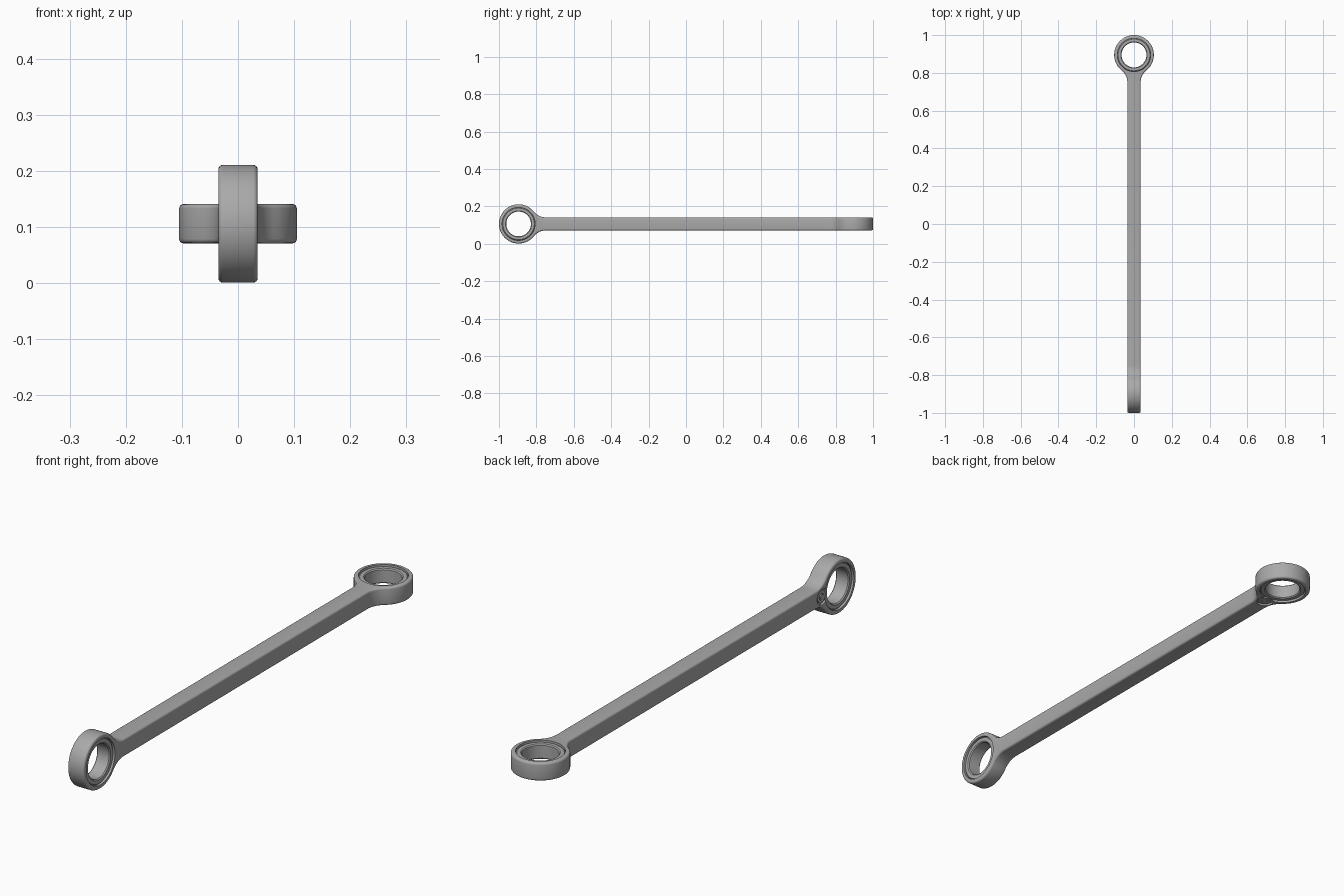
import bpy, bmesh
from math import sin, cos, pi, atan2, sqrt
from mathutils import Matrix, Vector

cube = bpy.data.objects.get("Cube")
if cube:
    bpy.data.objects.remove(cube)

RING, HALF, FILLET, HEAD, MID = 0.105, 0.035, 0.08, 0.895, 0.106
SPAN = sqrt((RING + FILLET) ** 2 - (HALF + FILLET) ** 2)
BEVEL = 0.008

steel = bpy.data.materials.new("satin_steel")
steel.use_nodes = True
steel.diffuse_color = (0.4, 0.4, 0.4, 1)
steel.node_tree.nodes["Principled BSDF"].inputs["Base Color"].default_value = (0.4, 0.4, 0.4, 1)

# Head space: head lies along +y with its hole along z; the lever is on -z
REAR = Matrix.Translation((0, 0, MID))
FRONT = REAR @ Matrix.Rotation(pi, 4, 'Z') @ Matrix.Rotation(-pi / 2, 4, 'Y')
ENDS = {"rear": REAR, "front": FRONT}


def finish(name, bm, smooth=True):
    bmesh.ops.recalc_face_normals(bm, faces=bm.faces[:])
    mesh = bpy.data.meshes.new(name)
    bm.to_mesh(mesh)
    bm.free()
    ob = bpy.data.objects.new(name, mesh)
    bpy.context.collection.objects.link(ob)
    mesh.materials.append(steel)
    return ob


def smooth(ob):
    bpy.ops.object.select_all(action='DESELECT')
    ob.select_set(True)
    bpy.context.view_layer.objects.active = ob
    bpy.ops.object.shade_smooth_by_angle(angle=0.6)


def outline(e):
    """Half of the rod seen flat, pulled in by e."""
    h, r, ring = HALF - e, FILLET + e, RING - e
    cx, cy = HALF + FILLET, HEAD - SPAN
    a = atan2(SPAN, cx)
    side = [(h, 0)]
    side += [(cx - r * cos(a * i / 10), cy + r * sin(a * i / 10)) for i in range(11)]
    sweep = pi / 2 + pi / 2 - (pi / 2 - a)
    side += [(ring * cos(-a + (a + pi / 2) * i / 24), HEAD + ring * sin(-a + (a + pi / 2) * i / 24))
             for i in range(1, 25)]
    return side + [(-x, y) for x, y in reversed(side[:-1])]


def add_half(bm, matrix):
    """Stack outlines with rounded rims, then cap them."""
    rim = [(HALF - BEVEL + BEVEL * sin(t), BEVEL - BEVEL * cos(t))
           for t in (pi / 2 * i / 4 for i in range(5))]
    levels = [(-z, e) for z, e in reversed(rim)] + rim
    loops = [[bm.verts.new(matrix @ Vector((x, y, z))) for x, y in outline(e)] for z, e in levels]
    for low, high in zip(loops, loops[1:]):
        for i in range(len(low) - 1):
            bm.faces.new((low[i], low[i + 1], high[i + 1], high[i]))
    bm.faces.new(loops[0])
    bm.faces.new(loops[-1])


def lathe(name, profile, matrix, y, steps=64):
    """Spin a closed (radius, height) profile about the z line at y."""
    bm = bmesh.new()
    rings = [[bm.verts.new(matrix @ Vector((r * cos(2 * pi * k / steps), y + r * sin(2 * pi * k / steps), z)))
              for k in range(steps)] for r, z in profile]
    for a, b in zip(rings, rings[1:] + rings[:1]):
        for k in range(steps):
            n = (k + 1) % steps
            bm.faces.new((a[k], a[n], b[n], b[k]))
    return finish(name, bm)


def disc(name, radius, low, high, matrix, y):
    bm = bmesh.new()
    bmesh.ops.create_cone(bm, cap_ends=True, segments=64, radius1=radius, radius2=radius,
                          depth=high - low,
                          matrix=matrix @ Matrix.Translation((0, y, (low + high) / 2)))
    return finish(name, bm)


def cut(ob, cutter):
    mod = ob.modifiers.new("cut", 'BOOLEAN')
    mod.operation, mod.solver, mod.object = 'DIFFERENCE', 'EXACT', cutter
    bpy.context.view_layer.objects.active = ob
    bpy.ops.object.modifier_apply(modifier=mod.name)
    bpy.data.objects.remove(cutter)


# Rod body with two heads turned a quarter turn from each other
bm = bmesh.new()
for matrix in ENDS.values():
    add_half(bm, matrix)
bmesh.ops.remove_doubles(bm, verts=bm.verts[:], dist=0.0002)
body = finish("rod_body", bm)

LEVER_Y = HEAD - 0.107
for end, matrix in ENDS.items():
    # Seat for the insert and pocket for the lever
    cut(body, disc("seat_cutter", 0.088, -0.1, 0.1, matrix, HEAD))
    cut(body, disc("pocket_cutter", 0.031, -0.1, -0.027, matrix, LEVER_Y))

    # Bored insert, sunk slightly below the rim
    top, c = HALF - 0.006, 0.004
    insert = [(0.0885, -top + c), (0.084, -top), (0.066 + c, -top), (0.066, -top + c),
              (0.066, top - c), (0.066 + c, top), (0.084, top), (0.0885, top - c)]
    smooth(lathe(end + "_insert", insert, matrix, HEAD))

    # Lever plate and its pivot pin
    plate = disc(end + "_lever_plate", 0.024, -0.032, -0.025, matrix, LEVER_Y)
    cut(plate, disc("pin_cutter", 0.012, -0.1, -0.028, matrix, LEVER_Y))
    smooth(plate)
    smooth(disc(end + "_lever_pin", 0.009, -0.034, -0.025, matrix, LEVER_Y))
smooth(body)
